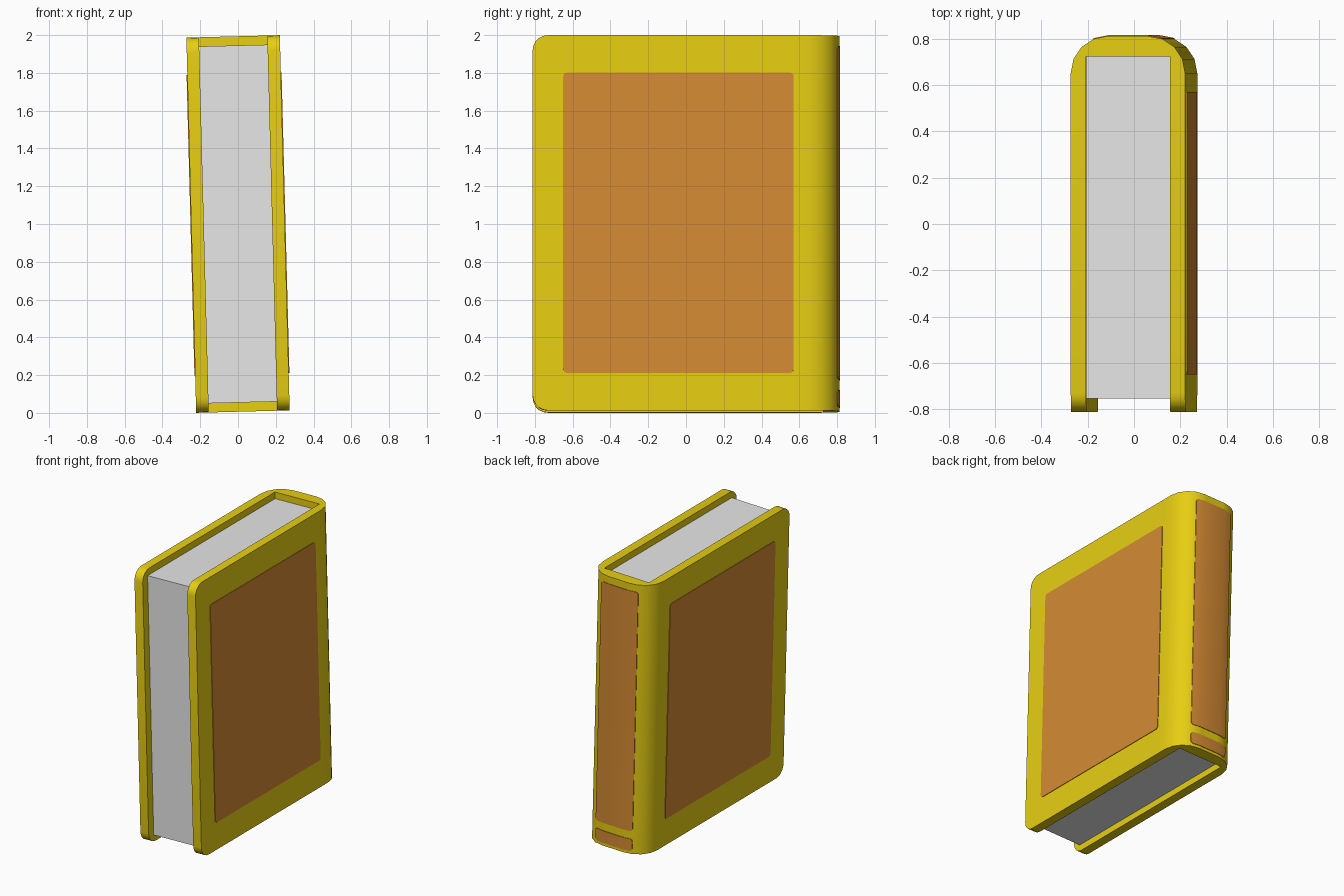
import bpy, bmesh, math

if "Cube" in bpy.data.objects:
    bpy.data.objects.remove(bpy.data.objects["Cube"])

HW, HD, HH = 0.2475, 0.812, 0.9935     # half width, depth, height of the cover
IN, BACK = 0.181, 0.724                # inner cover wall, inner spine wall
R, LEAN = 0.16, -0.0262                # spine corner radius, sideways lean


def material(name, rgb):
    m = bpy.data.materials.new(name)
    m.diffuse_color = (*rgb, 1)
    m.use_nodes = True
    m.node_tree.nodes["Principled BSDF"].inputs["Base Color"].default_value = m.diffuse_color
    return m


yellow = material("yellow_cover", (0.80, 0.62, 0.006))
brown = material("orange_brown_panel", (0.66, 0.255, 0.033))
paper = material("paper_grey", (0.80, 0.80, 0.80))


def finish(name, bm, mat):
    bmesh.ops.recalc_face_normals(bm, faces=bm.faces)
    me = bpy.data.meshes.new(name)
    bm.to_mesh(me)
    bm.free()
    ob = bpy.data.objects.new(name, me)
    bpy.context.collection.objects.link(ob)
    me.materials.append(mat)
    ob.location.z = 1
    ob.rotation_euler.y = LEAN
    bpy.ops.object.select_all(action='DESELECT')
    ob.select_set(True)
    bpy.context.view_layer.objects.active = ob
    bpy.ops.object.shade_smooth_by_angle(angle=math.radians(30))
    return ob


# Cover: U-shaped outline with a rounded spine, extruded upward
arc = [(HW - R + R * math.cos(a), HD - R + R * math.sin(a))
       for a in (i * math.pi / 8 for i in range(5))]
half = [(IN, BACK), (IN, -HD), (HW, -HD), (HW, 0.58)] + arc + [(0.07, HD)]
outline = half + [(-x, y) for x, y in reversed(half)]
bm = bmesh.new()
face = bm.faces.new([bm.verts.new((x, y, -HH)) for x, y in outline])
ext = bmesh.ops.extrude_face_region(bm, geom=[face])["geom"]
bmesh.ops.translate(bm, vec=(0, 0, 2 * HH),
                    verts=[v for v in ext if isinstance(v, bmesh.types.BMVert)])
# round the four fore-edge corners of the boards
corners = [e for e in bm.edges
           if all(v.co.y < -HD + 1e-4 for v in e.verts)
           and abs(e.verts[0].co.z - e.verts[1].co.z) < 1e-4]
bmesh.ops.bevel(bm, geom=corners, offset=0.08, segments=5, profile=0.5,
                affect='EDGES')
finish("cover", bm, yellow)

# Page block
bm = bmesh.new()
bmesh.ops.create_cube(bm, size=1)
for v in bm.verts:
    v.co = (v.co.x * 2 * (IN + 0.002),
            BACK + 0.002 if v.co.y > 0 else -0.754,
            v.co.z * 2 * 0.945)
finish("pages", bm, paper)


def plate(name, u0, u1, z0, z1, place, mids=(), r=0.02):
    """Thin rounded plate; place(u, z, height) puts it on a surface."""
    steps = [i * math.pi / 8 for i in range(5)]
    cols = [(u0 + r * (1 - math.cos(a)), r * (1 - math.sin(a))) for a in steps]
    cols += [(u, 0) for u in mids]
    cols += [(u1 - r * (1 - math.cos(a)), r * (1 - math.sin(a)))
             for a in reversed(steps)]
    bm = bmesh.new()
    rings = [[bm.verts.new(place(u, z, h)) for z, h in
              ((z0 + d, 0.004), (z1 - d, 0.004), (z1 - d, -0.003), (z0 + d, -0.003))]
             for u, d in cols]
    for a, b in zip(rings, rings[1:]):
        for i in range(4):
            j = (i + 1) % 4
            bm.faces.new((a[i], a[j], b[j], b[i]))
    bm.faces.new(rings[0])
    bm.faces.new(rings[-1])
    finish(name, bm, brown)


# Panels on both boards
for name, s in (("right_panel", 1), ("left_panel", -1)):
    plate(name, -0.65, 0.57, -0.795, 0.795,
          lambda u, z, h, s=s: (s * (HW + h), u, z))


def on_spine(u, z, h):
    """Follow the faceted spine outline."""
    x = abs(u)
    for (xa, ya), (xb, yb) in zip(arc, arc[1:]):
        if xb <= x <= xa:
            return (u, ya + (yb - ya) * (x - xa) / (xb - xa) + h, z)
    return (u, HD + h, z)


# Panels on the spine
bend = HW - R
plate("spine_panel", -0.15, 0.15, -0.825, 0.94, on_spine, (-bend, bend))
plate("spine_label", -0.15, 0.15, -0.972, -0.883, on_spine, (-bend, bend))
